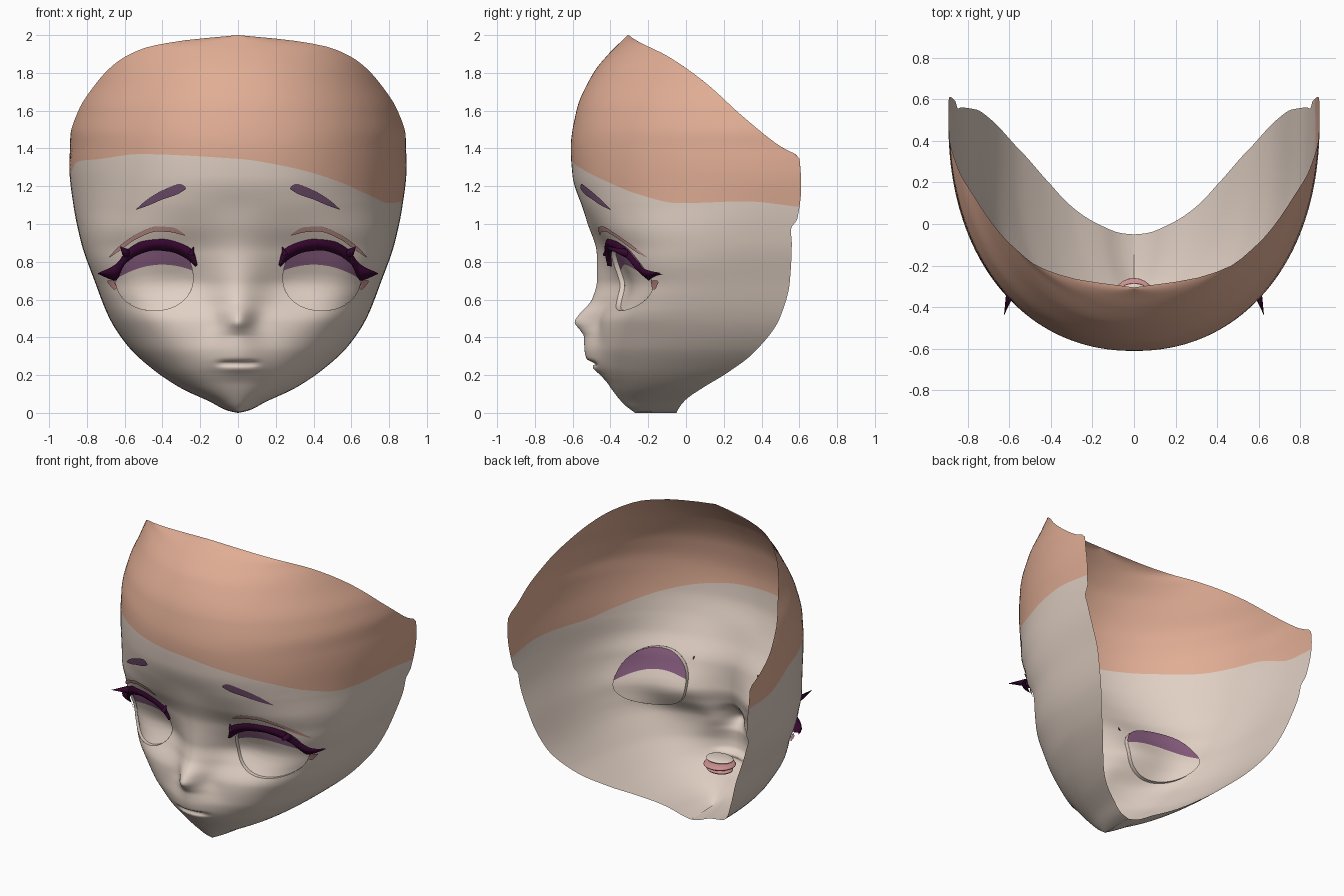
import bpy, bmesh, math
from mathutils import Vector

if "Cube" in bpy.data.objects:
    bpy.data.objects.remove(bpy.data.objects["Cube"])


def material(name, rgb):
    m = bpy.data.materials.new(name)
    m.diffuse_color = (*rgb, 1)
    m.use_nodes = True
    m.node_tree.nodes["Principled BSDF"].inputs["Base Color"].default_value = m.diffuse_color
    return m


SKIN = material("skin", (0.75, 0.63, 0.55))
CAP = material("tan_cap_paint", (0.75, 0.42, 0.30))
SHADOW = material("purple_eye_shadow", (0.235, 0.105, 0.205))
LASH = material("dark_lash", (0.036, 0.002, 0.028))
BROW = material("brow_purple", (0.17, 0.08, 0.16))
CREASE = material("eyelid_crease_pink", (0.54, 0.30, 0.27))
PINK = material("mouth_pink", (0.60, 0.28, 0.28))


def curve(table):
    """Smooth monotone interpolation through (t, value) pairs."""
    t = [p[0] for p in table]
    f = [p[1] for p in table]
    d = [(f[i + 1] - f[i]) / (t[i + 1] - t[i]) for i in range(len(t) - 1)]
    m = [d[0]]
    for p, q in zip(d, d[1:]):
        m.append(0 if p * q <= 0 else 2 * p * q / (p + q))
    m.append(d[-1])

    def ev(x):
        x = min(max(x, t[0]), t[-1])
        i = 0
        while i < len(t) - 2 and x > t[i + 1]:
            i += 1
        h = t[i + 1] - t[i]
        u = (x - t[i]) / h
        return (f[i] * (1 + 2 * u) * (1 - u) ** 2 + m[i] * h * u * (1 - u) ** 2
                + f[i + 1] * u * u * (3 - 2 * u) + m[i + 1] * h * u * u * (u - 1))
    return ev


# Face profiles, all by height z
front = curve([(0, -.27), (.05, -.33), (.15, -.40), (.25, -.445), (.35, -.465), (.48, -.46),
               (.6, -.415), (.7, -.375), (.85, -.405), (1, -.495), (1.12, -.56), (1.25, -.6),
               (1.4, -.61), (1.6, -.58), (1.8, -.49), (1.9, -.41), (1.97, -.34), (2, -.31)])
side = curve([(0, 0), (.01, .05), (.06, .15), (.13, .3), (.23, .45), (.35, .58), (.5, .68),
              (.7, .76), (.9, .83), (1.1, .87), (1.3, .89), (1.46, .888), (1.6, .845),
              (1.72, .77), (1.85, .65), (1.93, .5), (1.97, .3), (2, 0)])
rear = curve([(0, -.05), (.02, -.04), (.07, 0), (.14, .1), (.2, .2), (.32, .36), (.5, .495),
              (.7, .55), (.9, .56), (.97, .555), (1.03, .59), (1.2, .61), (1.35, .6),
              (1.41, .5), (1.57, .3), (1.75, .1), (1.89, -.1), (1.97, -.26), (2, -.305)])
squareness = curve([(0, 2), (.1, 2.1), (.2, 2.35), (.4, 2.75), (.55, 3.2), (.75, 3.5), (.9, 3.1),
                    (1.1, 2.4), (1.25, 2.2), (1.6, 2.12), (2, 2)])
ridge_height = curve([(0, 0), (.15, .01), (.2, .028), (.24, .055), (.285, .072), (.4, .075),
                      (.44, .1), (.48, .13), (.52, .117), (.6, .085), (.7, .098),
                      (.85, .068), (1, .025), (1.12, 0), (2, 0)])
ridge_width = curve([(0, .15), (.25, .15), (.33, .14), (.4, .11), (.48, .075), (.55, .095),
                     (.62, .13), (.75, .17), (1, .2), (2, .2)])
# Lower edge of the painted cap, by position round the face from left to right
paint = curve([(-1, 1.22), (-.87, 1.235), (-.68, 1.33), (-.48, 1.345), (-.3, 1.37), (0, 1.345),
               (.15, 1.3), (.3, 1.23), (.43, 1.16), (.58, 1.11), (.8, 1.12), (1, 1.09)])


def section(z):
    n, yf, yb, xs = squareness(z), front(z), rear(z), max(side(z), .0005)
    yc = min(yb, .5) if z < 1.41 else .5
    b = yc - yf
    q = min(abs(yc - yb) / b, .999)
    return n, yc, b, xs / (1 - q ** n) ** (1 / n), math.atan2(xs, yc - yb)


def ridge(x, z):
    """Nose and lips, less the slit of the mouth and the eye sockets."""
    slit = .033 * math.exp(-((z - .262) / .013) ** 2 - (x / .1) ** 4)
    socket = .045 * math.exp(-((abs(x) - .34) / .19) ** 2 - ((z - .64) / .14) ** 2)
    return ridge_height(z) * math.exp(-(x / ridge_width(z)) ** 2) - slit - socket


def surface_y(x, z):
    n, yc, b, a, _ = section(z)
    return yc - b * max(0, 1 - (abs(x) / a) ** n) ** (1 / n) - ridge(x, z)


def add_object(name, verts, faces, mats):
    me = bpy.data.meshes.new(name)
    me.from_pydata(verts, [], faces)
    for m in mats:
        me.materials.append(m)
    me.polygons.foreach_set("use_smooth", [True] * len(me.polygons))
    ob = bpy.data.objects.new(name, me)
    bpy.context.collection.objects.link(ob)
    return ob


def grid_faces(rows, cols):
    return [(r * cols + c, r * cols + c + 1, (r + 1) * cols + c + 1, (r + 1) * cols + c)
            for r in range(rows - 1) for c in range(cols - 1)]


# Face shell: rows of superellipse arcs, one row lying on the paint edge
LOW, HIGH, HALF = 100, 40, 56
levels = [1.25 * (i / LOW) ** 1.2 for i in range(LOW)]
levels += [2 - .75 * (1 - j / HIGH) ** 1.3 for j in range(HIGH + 1)]
verts = []
for lv in levels:
    for c in range(-HALF, HALF + 1):
        s = math.copysign(abs(c / HALF) ** 1.35, c)
        zb = paint(s)
        z = lv
        if lv >= 1.25:
            z = zb + (lv - 1.25) / .75 * (2 - zb)
        elif lv > 1:
            z = 1 + (lv - 1) / .25 * (zb - 1)
        n, yc, b, a, end = section(z)
        sn, cs = math.sin(s * end), math.cos(s * end)
        r = (abs(sn / a) ** n + abs(cs / b) ** n) ** (-1 / n)
        x = r * sn
        verts.append((x, yc - r * cs - ridge(x, z), z))
cols = 2 * HALF + 1
shell = add_object("face_shell", verts, grid_faces(len(levels), cols), [SKIN, CAP])
for i, p in enumerate(shell.data.polygons):
    p.material_index = int(i // (cols - 1) >= LOW)

# Eye openings: round below, squarer above, rim drawn onto a clean outline
CX, CZ, RX = .443, .71, .205
LOWER, UPPER = (.168, 2.1), (.197, 2.2)


def eye_radius(dx, dz):
    rz, p = UPPER if dz > 0 else LOWER
    return (abs(dx / RX) ** p + abs(dz / rz) ** p) ** (1 / p)


bm = bmesh.new()
bm.from_mesh(shell.data)
gone = []
for f in bm.faces:
    m = f.calc_center_median()
    if m.y < .2 and eye_radius(abs(m.x) - CX, m.z - CZ) < 1:
        gone.append(f)
bmesh.ops.delete(bm, geom=gone, context='FACES')
for v in bm.verts:
    dx, dz = abs(v.co.x) - CX, v.co.z - CZ
    k = eye_radius(dx, dz)
    if v.is_boundary and k < 1.3 and v.co.y < .2:
        x, z = math.copysign(CX + dx / k, v.co.x), CZ + dz / k
        v.co = (x, surface_y(x, z), z)
bm.to_mesh(shell.data)
bm.free()


def patch(name, fn, mat, nu=32, nv=6):
    """Pair of mirrored sheets; fn(u, v) gives x, z and depth behind the face."""
    for label, sign in (("right", 1), ("left", -1)):
        pts = []
        for j in range(nv + 1):
            for i in range(nu + 1):
                x, z, depth = fn(i / nu, j / nv)
                pts.append((sign * x, surface_y(x, z) + depth, z))
        faces = grid_faces(nv + 1, nu + 1)
        if sign < 0:
            faces = [f[::-1] for f in faces]
        add_object(label + "_" + name, pts, faces, [mat])


def band(name, low, high, mat, lift, bulge=0, wing=0):
    """Sheet between two outlines of (x, z) points; wing lifts its outer tip off the face."""
    edges = [[curve([(i, p[k]) for i, p in enumerate(e)]) for k in (0, 1)] for e in (low, high)]
    last = len(low) - 1

    def fn(u, v):
        x, z = [edges[0][k](u * last) * (1 - v) + edges[1][k](u * last) * v for k in (0, 1)]
        return x, z, -lift - bulge * math.sin(math.pi * v) - wing * max(0, x - .64)
    patch(name, fn, mat)


# Recessed eyes: pale lower part, purple upper part, and the rim wall
def eye_part(upper):
    def fn(u, v):
        c = -math.cos(math.pi * u)
        x = CX + RX * c
        bottom, top = [CZ + s * rz * max(0, 1 - abs(c) ** p) ** (1 / p)
                       for s, (rz, p) in ((-1, LOWER), (1, UPPER))]
        mid = .735 + .05 * (1 - ((x - .4) / .2) ** 2)
        mid = min(max(mid, bottom), top)
        z0, z1 = (mid, top) if upper else (bottom, mid)
        return x, z0 + (z1 - z0) * v, .025
    return fn


def eye_rim(u, v):
    dx, dz = RX * math.cos(2 * math.pi * u), .17 * math.sin(2 * math.pi * u)
    k = eye_radius(dx, dz)
    return CX + dx / k, CZ + dz / k, .025 * (1 - v)


patch("eye_plate", eye_part(False), SKIN)
patch("eye_shadow", eye_part(True), SHADOW)
patch("eye_rim", eye_rim, SKIN, 48, 1)

# Eyebrows, eyelid creases, lashes and pink eye corners
band("eyebrow", [(.275, 1.185), (.32, 1.158), (.40, 1.13), (.47, 1.10), (.54, 1.075)],
     [(.28, 1.2), (.31, 1.212), (.40, 1.178), (.48, 1.13), (.54, 1.078)], BROW, .008)
band("eyelid_crease", [(.28, .938), (.36, .957), (.43, .96), (.53, .925), (.61, .87), (.68, .822)],
     [(.28, .945), (.35, .983), (.43, .987), (.53, .95), (.62, .89), (.68, .83)], CREASE, .008)
band("upper_lash",
     [(.225, .775), (.28, .82), (.36, .853), (.44, .86), (.52, .84), (.60, .785), (.65, .70),
      (.74, .735)],
     [(.215, .785), (.235, .855), (.31, .9), (.40, .92), (.50, .91), (.58, .868), (.65, .785),
      (.74, .74)], LASH, .008, .02, 1.1)
band("eye_corner", [(.643, .66), (.655, .652), (.69, .69)],
     [(.645, .67), (.66, .70), (.692, .70)], PINK, .006, 0, .8)


# Lash spikes standing off the face
def spike(name, x, z, tip, radius):
    base = Vector((x, surface_y(x, z) - .022, z))
    axis = (Vector(tip) - base).normalized()
    p = axis.orthogonal().normalized()
    q = axis.cross(p)
    for label, sign in (("right", 1), ("left", -1)):
        pts = [base + radius * (p * math.cos(i * math.pi / 3) + q * math.sin(i * math.pi / 3))
               for i in range(6)] + [Vector(tip)]
        faces = [(i, (i + 1) % 6, 6) for i in range(6)]
        if sign < 0:
            faces = [f[::-1] for f in faces]
        add_object(label + "_" + name, [(sign * v.x, v.y, v.z) for v in pts], faces, [LASH])


spike("outer_lash_spike", .59, .845, (.625, -.44, .882), .024)
spike("inner_lash_spike", .25, .835, (.232, -.42, .885), .018)


# Mouth pocket behind the lips
def pocket(name, z, size, mat):
    bpy.ops.mesh.primitive_uv_sphere_add(segments=24, ring_count=12, location=(0, -.355, z))
    ob = bpy.context.object
    ob.name = name
    ob.scale = size
    ob.data.materials.append(mat)
    bpy.ops.object.shade_smooth()


pocket("upper_mouth_pocket", .29, (.09, .07, .016), SKIN)
pocket("mouth_pocket", .255, (.10, .095, .022), PINK)
pocket("tongue", .222, (.085, .07, .02), PINK)
